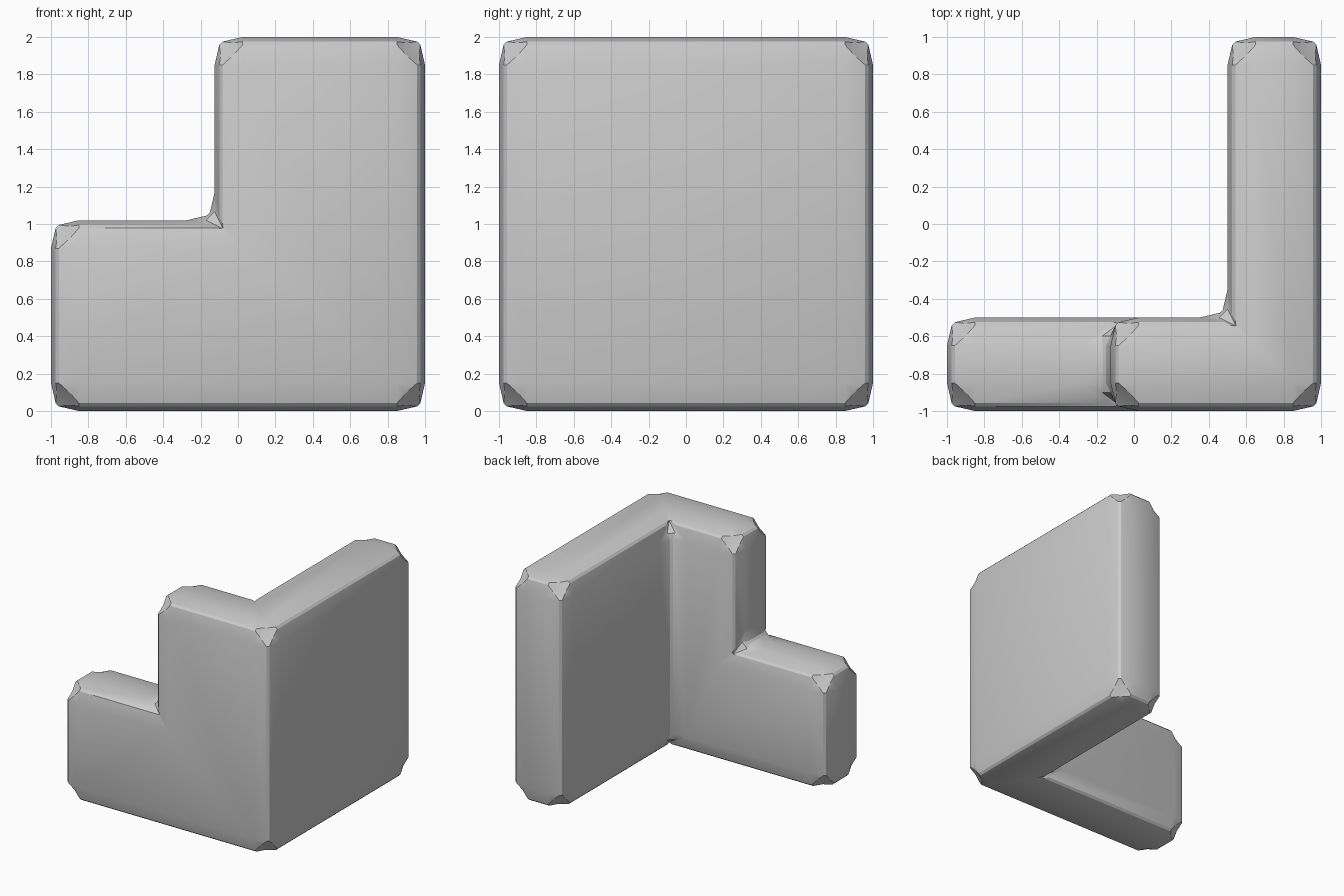
import bpy, bmesh, math

if "Cube" in bpy.data.objects:
    bpy.data.objects.remove(bpy.data.objects["Cube"])

R = 0.15  # reach of the rounded edge


def prism(name, outline, z0, z1):
    """Closed solid from a flat outline pulled up from z0 to z1."""
    bm = bmesh.new()
    face = bm.faces.new([bm.verts.new((x, y, z0)) for x, y in outline])
    ext = bmesh.ops.extrude_face_region(bm, geom=[face])
    for v in ext["geom"]:
        if isinstance(v, bmesh.types.BMVert):
            v.co.z = z1
    bmesh.ops.recalc_face_normals(bm, faces=bm.faces)
    if bm.calc_volume(signed=True) < 0:
        bmesh.ops.reverse_faces(bm, faces=bm.faces)
    me = bpy.data.meshes.new(name)
    bm.to_mesh(me)
    bm.free()
    ob = bpy.data.objects.new(name, me)
    bpy.context.collection.objects.link(ob)
    return ob


# L-shaped corner wall
wall = prism("corner_wall",
             [(-1, -1), (1, -1), (1, 1), (0.5, 1), (0.5, -0.5), (-1, -0.5)], 0, 2)

# step cut out of the front wall
cutter = prism("step_cutter",
               [(-2, -2), (-0.125, -2), (-0.125, 0), (-2, 0)], 1.02, 3)
cutter.hide_render = True
cut = wall.modifiers.new("step", "BOOLEAN")
cut.operation = "DIFFERENCE"
cut.solver = "EXACT"
cut.object = cutter

# edges: gentle slope, narrow chamfer, gentle slope
bev = wall.modifiers.new("edges", "BEVEL")
bev.width = R
bev.segments = 3
bev.limit_method = "ANGLE"
bev.angle_limit = math.radians(30)
bev.use_clamp_overlap = False
bev.profile_type = "CUSTOM"
prof = bev.custom_profile
prof.use_sample_straight_edges = True
a, b = 1 - 0.025 / R, 1 - 0.042 / R
prof.points.add(a, b)
prof.points.add(b, a)
for p in prof.points:
    p.handle_type_1 = p.handle_type_2 = "VECTOR"
prof.update()

# bake and shade
bpy.ops.object.select_all(action="DESELECT")
wall.select_set(True)
bpy.context.view_layer.objects.active = wall
bpy.ops.object.convert(target="MESH")
bpy.data.objects.remove(cutter)
bpy.ops.object.shade_smooth_by_angle(angle=math.radians(30))
